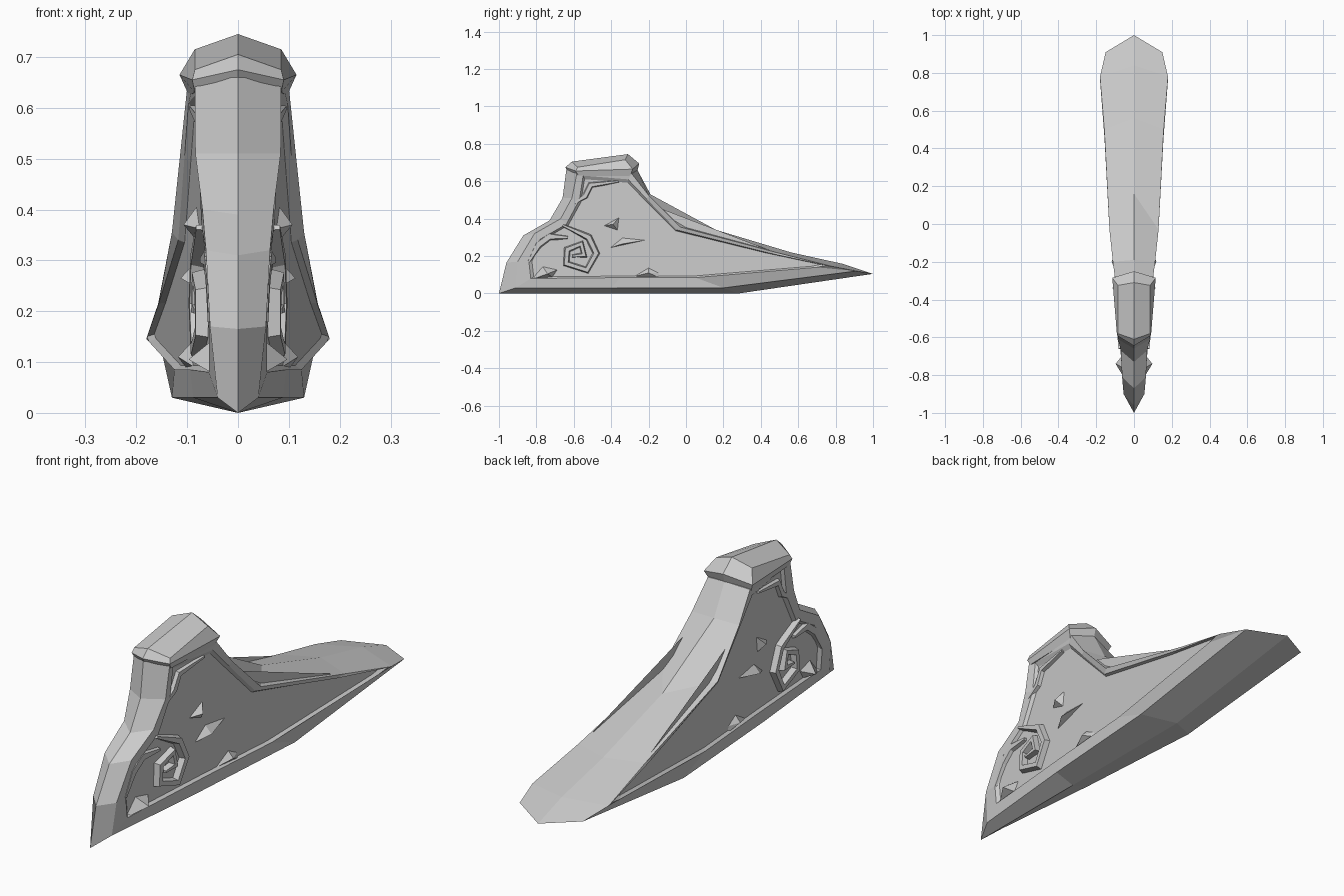
import bpy, bmesh
from mathutils import Vector

if "Cube" in bpy.data.objects:
    bpy.data.objects.remove(bpy.data.objects["Cube"])

stone = bpy.data.materials.new("grey_stone")
stone.diffuse_color = (0.6, 0.6, 0.6, 1)
stone.use_nodes = True
stone.node_tree.nodes["Principled BSDF"].inputs["Base Color"].default_value = stone.diffuse_color


def wall(y):
    """Half width of the sloping side at depth y."""
    return 0.052 + 0.077 * (y + 0.9)


SINK = 0.012


def finish(name, bm):
    """Mirror the half across x, weld, and make a flat-shaded object."""
    dup = bmesh.ops.duplicate(bm, geom=bm.verts[:] + bm.edges[:] + bm.faces[:])["geom"]
    for v in dup:
        if isinstance(v, bmesh.types.BMVert):
            v.co.x = -v.co.x
    bmesh.ops.remove_doubles(bm, verts=bm.verts[:], dist=0.0005)
    bmesh.ops.recalc_face_normals(bm, faces=bm.faces[:])
    me = bpy.data.meshes.new(name)
    bm.to_mesh(me)
    bm.free()
    me.materials.append(stone)
    ob = bpy.data.objects.new(name, me)
    bpy.context.collection.objects.link(ob)
    return ob


def bridge(bm, a, b, closed=True):
    n = len(a)
    for i in range(n if closed else n - 1):
        j = (i + 1) % n
        bm.faces.new((a[i], a[j], b[j], b[i]))


# Body: centre outline, side edge outline, then a slightly sunk side panel
centre = [(-1, 0), (-.96, .165), (-.87, .31), (-.73, .39), (-.66, .51), (-.64, .66),
          (-.26, .66), (-.19, .53), (.16, .34), (.56, .22), (.84, .158), (1, .105),
          (.28, 0), (-.4, 0)]
edge = [(.04, -.91, .03), (.055, -.90, .17), (.063, -.81, .32), (.07, -.67, .40),
        (.084, -.61, .51), (.085, -.58, .66), (.1, -.29, .64), (.112, -.2, .525),
        (.13, -.03, .355), (.157, .5, .215), (.18, .78, .145), (.15, .91, .12),
        (.13, .2, .03), (.088, -.4, .03)]
panel = [(-.83, .08), (-.84, .17), (-.78, .29), (-.64, .37), (-.57, .5), (-.55, .63),
         (-.31, .61), (-.21, .505), (-.05, .34), (.45, .215), (.75, .15), (.7, .14),
         (.05, .085), (-.35, .085)]
bm = bmesh.new()
c = [bm.verts.new((0, y, z)) for y, z in centre]
e = [bm.verts.new(p) for p in edge]
p = [bm.verts.new((wall(y), y, z)) for y, z in panel]
s = []
for y, z in panel:
    y2, z2 = -.3 + (y + .3) * .97, .25 + (z - .25) * .95
    s.append(bm.verts.new((wall(y2) - SINK, y2, z2)))
bridge(bm, c, e)
bridge(bm, e, p)
bridge(bm, p, s)
bmesh.ops.triangulate(bm, faces=[bm.faces.new(s)])
finish("body", bm)

# Cap: flared block on the summit
rings = [[(0, -.63, .645), (.085, -.575, .63), (.097, -.30, .625), (0, -.265, .635)],
         [(0, -.645, .675), (.09, -.59, .655), (.115, -.285, .665), (0, -.25, .695)],
         [(0, -.61, .705), (.085, -.58, .675), (.085, -.325, .715), (0, -.31, .745)]]
bm = bmesh.new()
rv = [[bm.verts.new(q) for q in r] for r in rings]
bridge(bm, rv[0], rv[1], False)
bridge(bm, rv[1], rv[2], False)
bm.faces.new(rv[0])
bm.faces.new(rv[2])
finish("cap", bm)


def ribbon(name, path, width, height):
    """Raised bevelled band following a path on the side wall, tapered at both ends."""
    bm = bmesh.new()
    pts = [Vector(q) for q in path]
    n = len(pts)
    prev = None
    for i, q in enumerate(pts):
        d1 = (q - pts[max(i - 1, 0)]).normalized()
        d2 = (pts[min(i + 1, n - 1)] - q).normalized()
        d = (d1 + d2).normalized()
        side = Vector((-d.y, d.x))
        w = width * (0.35 if i in (0, n - 1) else 1) / 2
        ring = []
        for k, h in ((-1, -.01), (-.55, height), (.55, height), (1, -.01)):
            u = q + side * w * k
            ring.append(bm.verts.new((wall(u.x) - SINK + h, u.x, u.y)))
        if prev:
            bridge(bm, prev, ring)
        else:
            bm.faces.new(ring)
        prev = ring
    bm.faces.new(prev)
    finish(name, bm)


ribbon("spiral", [(-.66, .365), (-.52, .30), (-.48, .215), (-.53, .125), (-.64, .16),
                  (-.635, .235), (-.56, .265), (-.545, .205), (-.61, .2)], .045, .024)
ribbon("front_scroll", [(-.84, .17), (-.79, .26), (-.73, .305), (-.63, .30)], .05, .014)
ribbon("neck_scroll", [(-.60, .48), (-.54, .52), (-.51, .58), (-.36, .60)], .04, .014)


def spike(name, base, apex, height):
    """Low pyramid on the side wall."""
    bm = bmesh.new()
    b = [bm.verts.new((wall(y) - SINK - .008, y, z)) for y, z in base]
    t = bm.verts.new((wall(apex[0]) - SINK + height, *apex))
    bm.faces.new(b)
    for i in range(len(b)):
        bm.faces.new((b[i], b[(i + 1) % len(b)], t))
    finish(name, bm)


spike("upper_spike", [(-.45, .36), (-.35, .415), (-.36, .33)], (-.39, .37), .028)
spike("middle_spike", [(-.42, .24), (-.34, .305), (-.19, .29)], (-.34, .265), .03)
spike("rim_spike", [(-.30, .085), (-.2, .145), (-.13, .11), (-.12, .075)], (-.2, .11), .024)
spike("lower_spike", [(-.84, .07), (-.77, .15), (-.68, .13), (-.71, .085)], (-.74, .105), .045)
